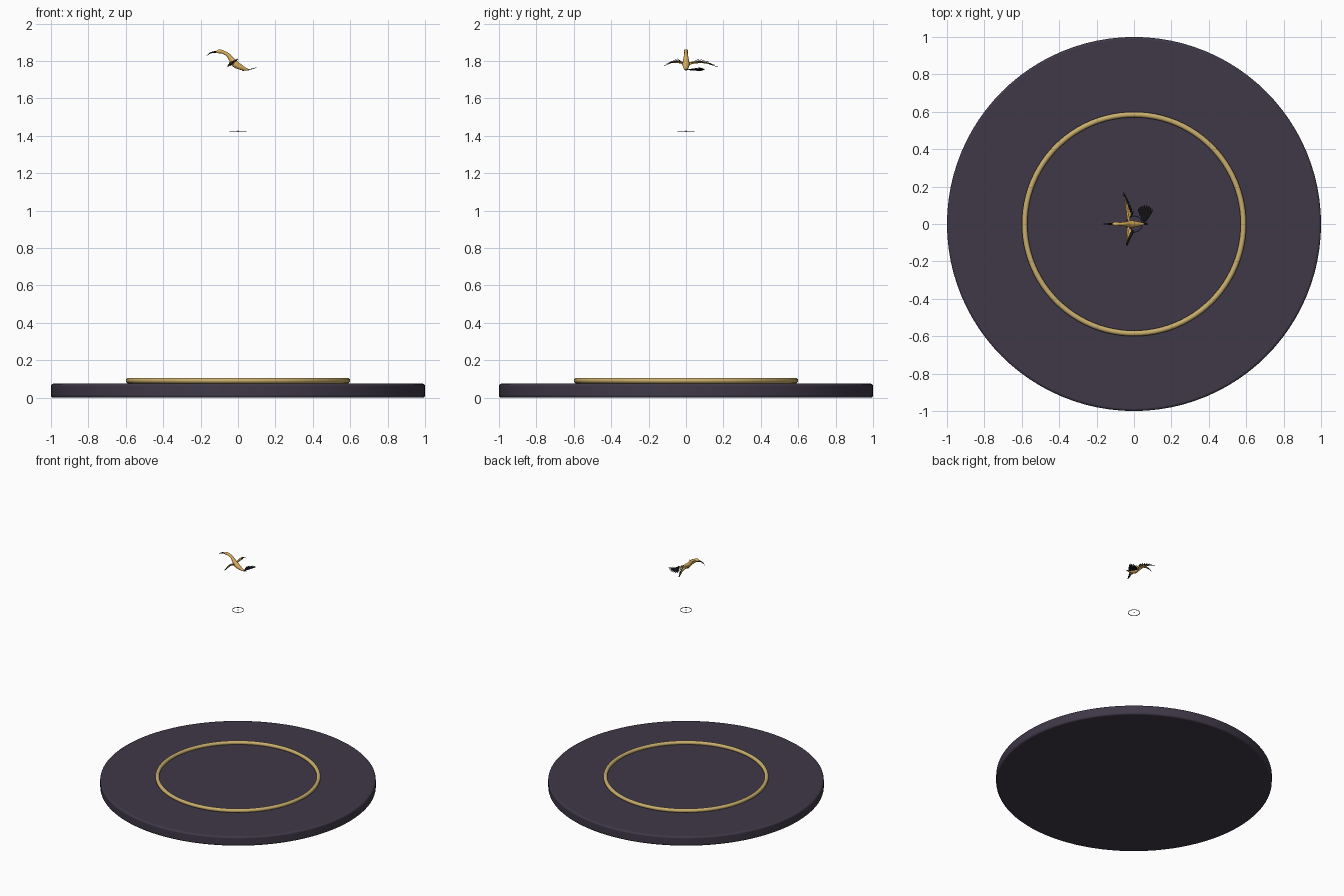
import bpy, bmesh, math
from mathutils import Vector

if "Cube" in bpy.data.objects:
    bpy.data.objects.remove(bpy.data.objects["Cube"])


def material(name, rgb):
    m = bpy.data.materials.new(name)
    m.diffuse_color = (*rgb, 1)
    m.use_nodes = True
    m.node_tree.nodes["Principled BSDF"].inputs["Base Color"].default_value = m.diffuse_color
    return m


SLATE = material("slate", (0.05, 0.04, 0.065))
BRASS = material("brass", (0.58, 0.42, 0.15))
GOLD = material("gold", (0.72, 0.43, 0.11))
BLACK = material("black", (0.006, 0.006, 0.008))
INDIGO = material("indigo", (0.05, 0.05, 0.16))


def finish(name, mat):
    o = bpy.context.object
    o.name = name
    o.data.materials.append(mat)
    bpy.ops.object.shade_smooth_by_angle(angle=math.radians(40))
    return o


def torus(name, z, major, minor, mat, sides=10):
    bpy.ops.mesh.primitive_torus_add(location=(0, 0, z), major_radius=major, minor_radius=minor,
                                     major_segments=96, minor_segments=sides)
    return finish(name, mat)


def tube(name, pts, mat, flat=1.0):
    """Smooth tapered tube through (x, y, z, radius) points."""
    cu = bpy.data.curves.new(name, 'CURVE')
    cu.dimensions = '3D'
    cu.bevel_depth = 1
    cu.bevel_resolution = 3
    cu.use_fill_caps = True
    cu.resolution_u = 5
    sp = cu.splines.new('BEZIER')
    sp.bezier_points.add(len(pts) - 1)
    for bp, (x, y, z, r) in zip(sp.bezier_points, pts):
        bp.co = (x, y, z)
        bp.radius = r
        bp.handle_left_type = bp.handle_right_type = 'AUTO'
    o = bpy.data.objects.new(name, cu)
    bpy.context.collection.objects.link(o)
    bpy.ops.object.select_all(action='DESELECT')
    o.select_set(True)
    bpy.context.view_layer.objects.active = o
    bpy.ops.object.convert(target='MESH')
    return finish(name, mat)


def feathers(name, blades, mat, width, side_hint=(0, 0, 1)):
    """One mesh of slim lens-section blades, each from root to tip."""
    bm = bmesh.new()
    for root, tip in blades:
        a, b = Vector(root), Vector(tip)
        d = b - a
        side = d.cross(Vector(side_hint)).normalized()
        up = side.cross(d).normalized() * 0.0012
        rings = []
        for t, w in ((0, 0.4), (0.35, 0.9), (0.75, 1), (0.93, 0.6), (1, 0.1)):
            c = a + d * t
            s = side * width * w / 2
            rings.append([bm.verts.new(c + v) for v in (s, up, -s, -up)])
        for p, q in zip(rings, rings[1:]):
            for i in range(4):
                j = (i + 1) % 4
                bm.faces.new((p[i], p[j], q[j], q[i]))
        bm.faces.new(rings[0])
        bm.faces.new(rings[-1])
    bmesh.ops.recalc_face_normals(bm, faces=bm.faces)
    me = bpy.data.meshes.new(name)
    bm.to_mesh(me)
    bm.free()
    me.materials.append(mat)
    o = bpy.data.objects.new(name, me)
    bpy.context.collection.objects.link(o)
    return o


# Base disc with softened rims and raised ring
bpy.ops.mesh.primitive_cylinder_add(vertices=96, radius=1, depth=0.075, location=(0, 0, 0.0375))
base = bpy.context.object
bev = base.modifiers.new("rim", 'BEVEL')
bev.width = 0.012
bev.segments = 3
bev.limit_method = 'ANGLE'
finish("base_disc", SLATE)
torus("base_ring", 0.091, 0.585, 0.015, BRASS)

# Small floating marker
torus("marker_ring", 1.425, 0.043, 0.002, INDIGO, 6)
bpy.ops.mesh.primitive_uv_sphere_add(segments=12, ring_count=8, radius=0.004, location=(0, 0, 1.425))
finish("marker_dot", INDIGO)

# Bird body, neck and head
tube("bird_body", [(0.06, 0, 1.752, 0.003), (0.035, 0, 1.758, 0.010), (0.01, 0, 1.769, 0.016),
                   (-0.013, 0, 1.783, 0.020), (-0.033, 0, 1.806, 0.015), (-0.052, 0, 1.831, 0.011),
                   (-0.075, 0, 1.845, 0.009), (-0.10, 0, 1.851, 0.012), (-0.118, 0, 1.846, 0.005)], GOLD)
tube("bird_beak", [(-0.113, 0, 1.848, 0.006), (-0.138, 0, 1.846, 0.004),
                   (-0.156, 0, 1.838, 0.0025), (-0.168, 0, 1.827, 0.0006)], BLACK)

# Wings: golden coverts over dark flight feathers, the left one longer
for label, s, reach, sweep, drop in (("left", 1, 0.17, -0.03, 0.017), ("right", -1, 0.117, -0.008, 0.006)):
    def arm(t, chord, reach=reach, s=s, sweep=sweep, drop=drop):
        return (-0.038 + sweep * t * t * 0.75 + chord, s * reach * t,
                1.776 + chord * 0.5 + 0.018 * math.sin(math.pi * t) - drop * t * t * 0.6)
    tube(label + "_wing_arm", [(*arm(0.03, 0.012), 0.008), (*arm(0.3, 0.006), 0.006),
                               (*arm(0.65, 0.004), 0.004), (*arm(0.85, 0.004), 0.001)], GOLD)
    n = 7
    feathers(label + "_wing_coverts",
             [(arm(0.05 + 0.06 * i, 0.006), arm(0.32 + 0.065 * i, 0.024 - 0.003 * i)) for i in range(n)],
             GOLD, 0.016)
    feathers(label + "_wing_flight_feathers",
             [(arm(0.12 + 0.07 * i, 0.008), arm(0.40 + 0.10 * i, 0.038 - 0.0055 * i)) for i in range(n)],
             BLACK, 0.011)

# Tail fan opening to the left side of the bird
fan = []
for i in range(8):
    t = i / 7
    a = math.radians(112 - 52 * t)
    length = 0.09 + 0.012 * math.sin(math.pi * t)
    fan.append(((0.055, 0.004, 1.753), (0.055 + length * math.cos(a), length * math.sin(a), 1.747 + 0.018 * t)))
feathers("tail_fan", fan, BLACK, 0.012)
feathers("tail_centre", [((0.04, 0, 1.758), (0.075, 0, 1.755))], BLACK, 0.012)
